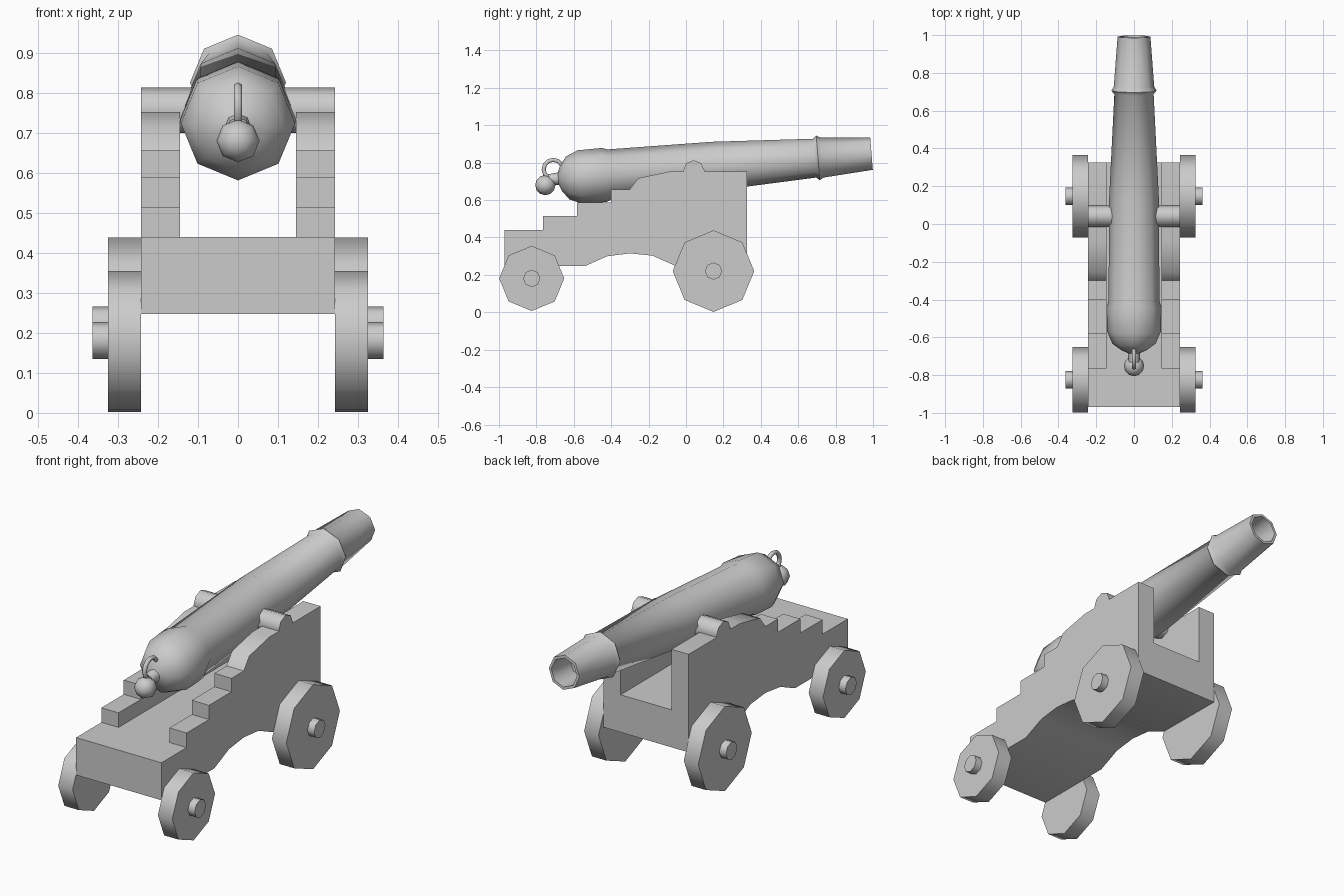
import bpy, bmesh, math
from mathutils import Vector

if "Cube" in bpy.data.objects:
    bpy.data.objects.remove(bpy.data.objects["Cube"])


def finish(name, bm, angle=50):
    bmesh.ops.recalc_face_normals(bm, faces=bm.faces)
    me = bpy.data.meshes.new(name)
    bm.to_mesh(me)
    bm.free()
    ob = bpy.data.objects.new(name, me)
    bpy.context.collection.objects.link(ob)
    bpy.ops.object.select_all(action='DESELECT')
    ob.select_set(True)
    bpy.context.view_layer.objects.active = ob
    bpy.ops.object.shade_smooth_by_angle(angle=math.radians(angle))
    return ob


def prism(name, outline, x0, x1):
    """Extrude a (y, z) outline along x."""
    bm = bmesh.new()
    face = bm.faces.new([bm.verts.new((x0, y, z)) for y, z in outline])
    ext = bmesh.ops.extrude_face_region(bm, geom=[face])
    verts = [g for g in ext['geom'] if isinstance(g, bmesh.types.BMVert)]
    bmesh.ops.translate(bm, verts=verts, vec=(x1 - x0, 0, 0))
    return finish(name, bm)


def disc(name, y, z, r, x0, x1):
    """Eight-sided cylinder along x."""
    a = math.tau / 8
    pts = [(y + r * math.cos(i * a), z + r * math.sin(i * a)) for i in range(8)]
    return prism(name, pts, x0, x1)


def lathe(name, profile, sides=8):
    """Revolve (y, radius) points about the y axis; zero radius closes the end."""
    bm = bmesh.new()
    rings = []
    for y, r in profile:
        n = sides if r > 0 else 1
        rings.append([bm.verts.new((r * math.cos(i * math.tau / sides), y,
                                    r * math.sin(i * math.tau / sides))) for i in range(n)])
    for a, b in zip(rings, rings[1:]):
        for i in range(sides):
            j = (i + 1) % sides
            quad = [a[i % len(a)], a[j % len(a)], b[j % len(b)], b[i % len(b)]]
            bm.faces.new(list(dict.fromkeys(quad)))
    return finish(name, bm)


# Carriage bed with arched underside
prism("carriage_bed", [(-0.97, 0.44), (-0.97, 0.247), (-0.54, 0.247), (-0.42, 0.30),
                       (-0.30, 0.315), (-0.18, 0.303), (-0.06, 0.25), (0.325, 0.247),
                       (0.325, 0.44)], -0.243, 0.243)

# Stepped side cheeks
cheek = [(-0.765, 0.44), (-0.765, 0.515), (-0.583, 0.515), (-0.583, 0.588),
         (-0.40, 0.588), (-0.40, 0.657), (-0.30, 0.657), (-0.255, 0.717),
         (-0.09, 0.752), (0.325, 0.752), (0.325, 0.44)]

for side, s in (("left", -1), ("right", 1)):
    prism(f"{side}_cheek", cheek, s * 0.145, s * 0.243)
    # Wheels and hubs
    for end, y, z, r in (("muzzle_end", 0.147, 0.22, 0.218), ("breech_end", -0.825, 0.181, 0.174)):
        disc(f"{side}_{end}_wheel", y, z, r, s * 0.243, s * 0.325)
        disc(f"{side}_{end}_hub", y, z, 0.046, s * 0.32, s * 0.363)

# Trunnions
disc("trunnions", 0.042, 0.756, 0.057, -0.243, 0.243)

# Barrel, with breech dome, muzzle band and bore, tilted slightly upward
barrel = lathe("barrel", [(-0.735, 0), (-0.735, 0.028), (-0.685, 0.033), (-0.67, 0.068),
                          (-0.635, 0.115), (-0.57, 0.143), (-0.44, 0.145), (-0.41, 0.135),
                          (0.15, 0.131), (0.69, 0.104), (0.708, 0.12), (0.73, 0.107),
                          (0.995, 0.087), (0.995, 0.073), (0.85, 0.066), (0.85, 0)])
barrel.location = (0, 0, 0.769)
barrel.rotation_euler = (math.atan(0.08), 0, 0)

# Knob behind the breech
r = 0.054
knob = lathe("breech_knob", [(-r * math.cos(i * math.pi / 6),
                              r * math.sin(i * math.pi / 6) if 0 < i < 6 else 0)
                             for i in range(7)])
knob.location = (0, -0.752, 0.68)

# Rope ring above the knob
bm = bmesh.new()
grid = []
for i in range(12):
    a = i * math.tau / 12
    out = Vector((0, math.cos(a), math.sin(a)))
    c = Vector((0, -0.71, 0.764)) + out * 0.051
    grid.append([bm.verts.new(c + (out * math.cos(b) + Vector((math.sin(b), 0, 0))) * 0.011)
                 for b in (j * math.tau / 6 for j in range(6))])
for i in range(12):
    for j in range(6):
        bm.faces.new((grid[i][j], grid[(i + 1) % 12][j],
                      grid[(i + 1) % 12][(j + 1) % 6], grid[i][(j + 1) % 6]))
finish("rope_ring", bm, 70)
